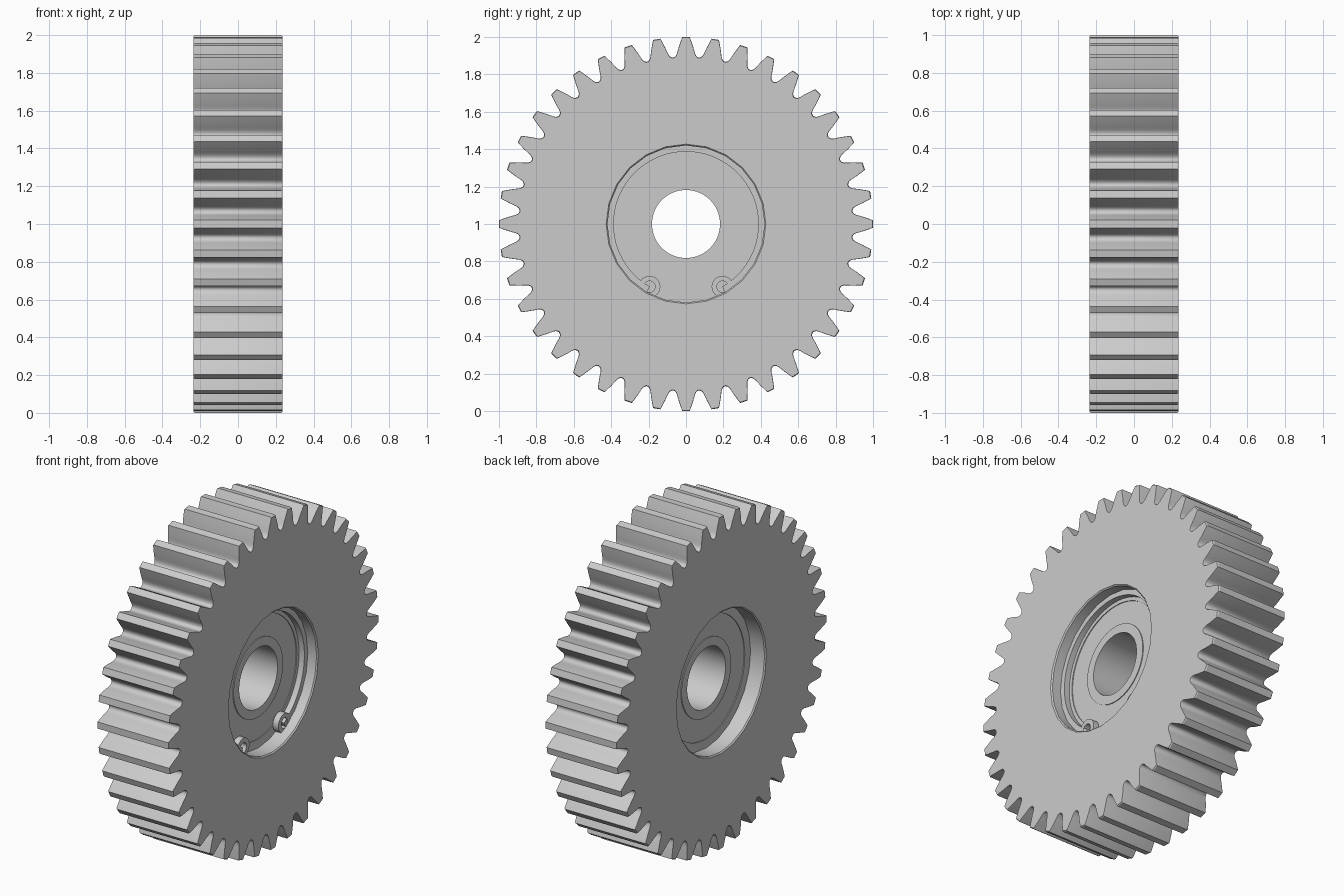
import bpy, bmesh, math
from mathutils import Vector

if "Cube" in bpy.data.objects:
    bpy.data.objects.remove(bpy.data.objects["Cube"], do_unlink=True)

TEETH = 40
HALF_WIDTH = 0.235
FLOOR = 0.135          # bearing face, measured from the middle plane
CLIP_FACE = 0.17       # outer face of the retaining ring

steel = bpy.data.materials.new("light_grey_steel")
steel.use_nodes = True
steel.diffuse_color = (0.6, 0.6, 0.6, 1)
steel.node_tree.nodes["Principled BSDF"].inputs["Base Color"].default_value = (0.6, 0.6, 0.6, 1)


def polar(x, r, a):
    """Point at radius r around the gear axis, a = 0 pointing up."""
    return Vector((x, r * math.sin(a), 1 + r * math.cos(a)))


def circle(x, r, n, centre=(0, 0)):
    off = Vector((0, *centre))
    return [polar(x, r, 2 * math.pi * i / n) + off for i in range(n)]


def loft(name, loops, wrap=False):
    """Join closed loops with quads; wrap makes a ring, otherwise ends are capped."""
    bm = bmesh.new()
    rows = [[bm.verts.new(p) for p in loop] for loop in loops]
    n = len(rows[0])
    pairs = list(zip(rows, rows[1:])) + ([(rows[-1], rows[0])] if wrap else [])
    for a, b in pairs:
        for i in range(n):
            j = (i + 1) % n
            bm.faces.new((a[i], a[j], b[j], b[i]))
    if not wrap:
        bm.faces.new(rows[0])
        bm.faces.new(rows[-1])
    bmesh.ops.recalc_face_normals(bm, faces=bm.faces)
    mesh = bpy.data.meshes.new(name)
    bm.to_mesh(mesh)
    bm.free()
    mesh.materials.append(steel)
    obj = bpy.data.objects.new(name, mesh)
    bpy.context.collection.objects.link(obj)
    return obj


def activate(obj):
    bpy.ops.object.select_all(action='DESELECT')
    obj.select_set(True)
    bpy.context.view_layer.objects.active = obj


def tube(name, r_in, r_out, x0, x1, n=64, centre=(0, 0)):
    section = [(x0, r_in), (x0, r_out), (x1, r_out), (x1, r_in)]
    return loft(name, [circle(x, r, n, centre) for x, r in section], wrap=True)


# Gear outline: half a tooth as (radius, half width), from root to tip
flank = [(0.893, 0.066), (0.896, 0.060), (0.903, 0.053), (0.915, 0.0475), (0.932, 0.043),
         (0.952, 0.037), (0.972, 0.030), (0.988, 0.0245), (1.0, 0.020)]
tooth = [(r, -w) for r, w in flank] + [(r, w) for r, w in reversed(flank)]


def gear_outline(x, scale=1.0):
    return [polar(x, r * scale, w / r + 2 * math.pi * t / TEETH)
            for t in range(TEETH) for r, w in tooth]


# Toothed wheel with slightly eased ends
edge = HALF_WIDTH - 0.006
wheel = loft("gear_wheel", [gear_outline(-HALF_WIDTH, 0.996), gear_outline(-edge),
                            gear_outline(edge), gear_outline(HALF_WIDTH, 0.996)])

# Bearing seat cut through the wheel, with a small chamfer at each mouth
seat_section = [(-0.25, 0.427), (-HALF_WIDTH, 0.427), (-0.228, 0.42),
                (0.228, 0.42), (HALF_WIDTH, 0.427), (0.25, 0.427)]
cutter = loft("seat_cutter", [circle(x, r, 24) for x, r in seat_section])
cutter.hide_render = True
activate(wheel)
cut = wheel.modifiers.new("bearing_seat", 'BOOLEAN')
cut.operation = 'DIFFERENCE'
cut.solver = 'EXACT'
cut.object = cutter
bpy.ops.object.modifier_apply(modifier=cut.name)
bpy.data.objects.remove(cutter, do_unlink=True)

# Bearing: two races and a seal set just below them
parts = [wheel,
         tube("bearing_inner_race", 0.182, 0.235, -FLOOR, FLOOR),
         tube("bearing_seal", 0.230, 0.370, -FLOOR + 0.005, FLOOR - 0.005),
         tube("bearing_outer_race", 0.365, 0.425, -FLOOR, FLOOR)]

# Open retaining ring on the +x side, with its gap at the bottom
START = math.radians(150)
STEPS = 60
arc = []
for i in range(STEPS + 1):
    a = -START + 2 * START * i / STEPS
    arc.append([polar(x, r, a) for x, r in ((FLOOR, 0.387), (FLOOR, 0.425),
                                            (CLIP_FACE, 0.425), (CLIP_FACE, 0.387))])
parts.append(loft("retaining_ring", arc))

# Eyelets at the two ends of the retaining ring
for side, label in ((-1, "front"), (1, "back")):
    parts.append(tube(f"retaining_ring_eyelet_{label}", 0.03, 0.058, FLOOR, CLIP_FACE + 0.002,
                      24, (side * 0.195, -0.335)))

for obj in parts:
    activate(obj)
    bpy.ops.object.shade_smooth_by_angle(angle=math.radians(32))
